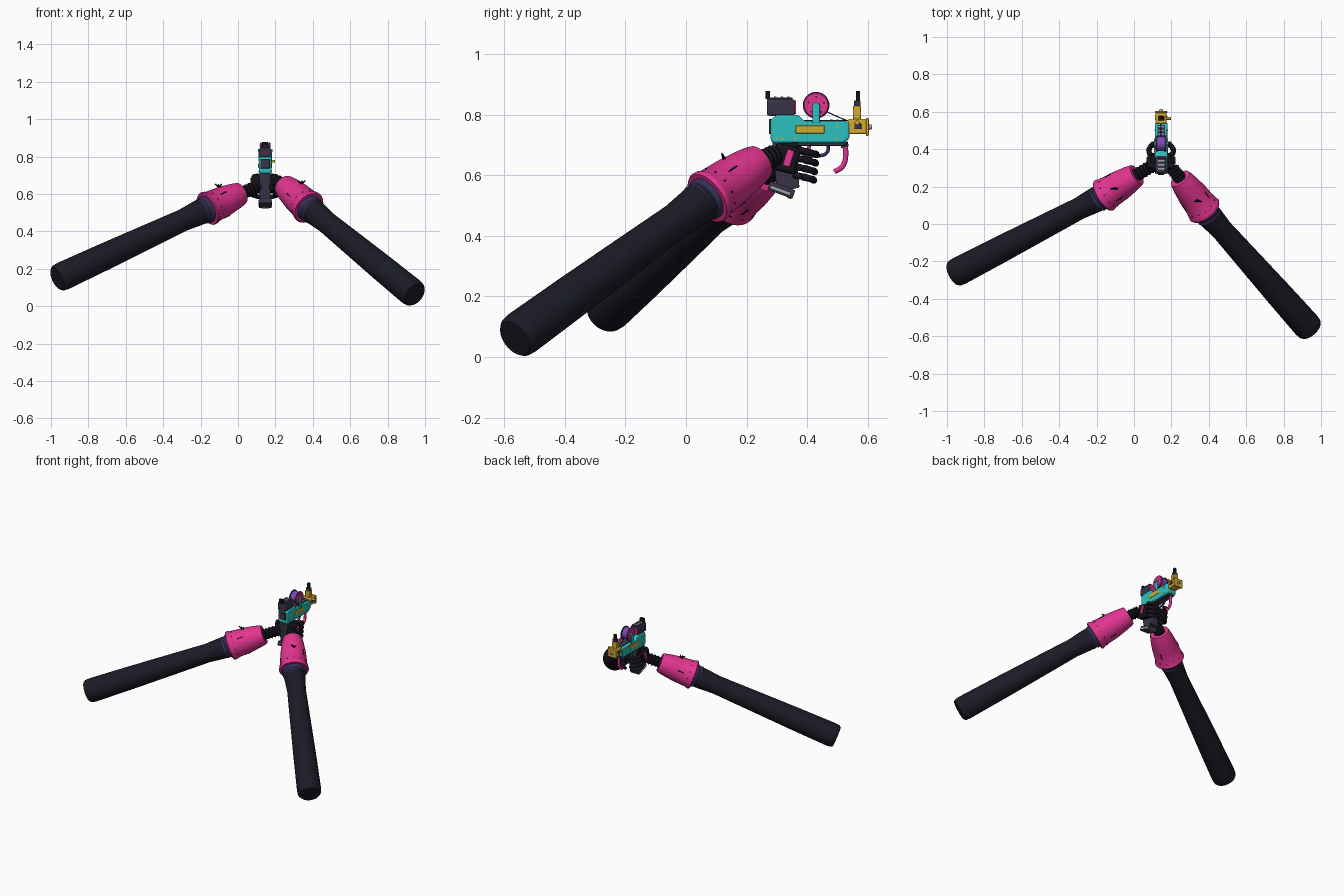
import bpy, bmesh, math
from mathutils import Vector, Matrix

cube = bpy.data.objects.get("Cube")
if cube:
    bpy.data.objects.remove(cube, do_unlink=True)


def material(name, rgb):
    m = bpy.data.materials.new(name)
    m.use_nodes = True
    m.diffuse_color = (*rgb, 1)
    m.node_tree.nodes["Principled BSDF"].inputs["Base Color"].default_value = (*rgb, 1)
    return m


SLEEVE = material("sleeve_charcoal", (0.011, 0.011, 0.02))
BLACK = material("glove_black", (0.007, 0.007, 0.011))
PINK = material("hot_pink", (0.76, 0.035, 0.28))
TEAL = material("teal", (0.025, 0.53, 0.52))
YELLOW = material("mustard_yellow", (0.66, 0.4, 0.03))
PURPLE = material("deep_purple", (0.036, 0.028, 0.095))
SLATE = material("slate_purple", (0.042, 0.034, 0.062))
GREY = material("pale_grey", (0.4, 0.4, 0.46))
VIOLET = material("violet", (0.2, 0.07, 0.5))
GX = 0.145  # centre plane of the tool


def finish(bm, name, mat, matrix, bevel=0):
    bmesh.ops.recalc_face_normals(bm, faces=bm.faces)
    me = bpy.data.meshes.new(name)
    bm.to_mesh(me)
    bm.free()
    me.materials.append(mat)
    ob = bpy.data.objects.new(name, me)
    bpy.context.collection.objects.link(ob)
    ob.matrix_world = matrix
    if bevel:
        mod = ob.modifiers.new("bevel", "BEVEL")
        mod.width, mod.segments, mod.limit_method = bevel, 2, "ANGLE"
    bpy.ops.object.select_all(action="DESELECT")
    ob.select_set(True)
    bpy.context.view_layer.objects.active = ob
    bpy.ops.object.shade_smooth_by_angle(angle=math.radians(40))


def frame(a, b):
    a, b = Vector(a), Vector(b)
    q = (b - a).to_track_quat("Z", "Y")
    return Matrix.Translation(a) @ q.to_matrix().to_4x4(), (b - a).length


def lathe(name, a, b, profile, mat, sides=28):
    """Closed round solid along a-b; profile holds (fraction, radius)."""
    m, length = frame(a, b)
    bm = bmesh.new()
    rings = []
    for t, r in profile:
        rings.append([bm.verts.new((r * math.cos(k * math.tau / sides),
                                    r * math.sin(k * math.tau / sides), t * length))
                      for k in range(sides)])
    for lo, hi in zip(rings, rings[1:]):
        for k in range(sides):
            n = (k + 1) % sides
            bm.faces.new((lo[k], lo[n], hi[n], hi[k]))
    bm.faces.new(rings[0])
    bm.faces.new(rings[-1])
    finish(bm, name, mat, m)


def rod(name, a, b, r, mat, r2=None, sides=14):
    lathe(name, a, b, [(0, r), (1, r if r2 is None else r2)], mat, sides)


def box(name, centre, size, mat, bevel=0.003, tilt=0, matrix=None):
    bm = bmesh.new()
    bmesh.ops.create_cube(bm, size=1, matrix=Matrix.Diagonal((*size, 1)))
    m = matrix or Matrix.Translation(centre) @ Matrix.Rotation(tilt, 4, "X")
    finish(bm, name, mat, m, bevel)


def slab(name, outline, half, mat, bevel=0.004):
    """Side outline of (y, z) points extruded across the tool."""
    bm = bmesh.new()
    f = bm.faces.new([bm.verts.new((-half, y, z)) for y, z in outline])
    out = bmesh.ops.extrude_face_region(bm, geom=[f])["geom"]
    bmesh.ops.translate(bm, vec=(2 * half, 0, 0),
                        verts=[v for v in out if isinstance(v, bmesh.types.BMVert)])
    finish(bm, name, mat, Matrix.Translation((GX, 0, 0)), bevel)


def tube(name, points, r, mat):
    cu = bpy.data.curves.new(name, "CURVE")
    cu.dimensions, cu.bevel_depth, cu.bevel_resolution = "3D", r, 3
    cu.use_fill_caps = True
    sp = cu.splines.new("BEZIER")
    sp.bezier_points.add(len(points) - 1)
    for bp, p in zip(sp.bezier_points, points):
        bp.co = p
        bp.handle_left_type = bp.handle_right_type = "AUTO"
    cu.materials.append(mat)
    bpy.context.collection.objects.link(bpy.data.objects.new(name, cu))


# Arms: elbow end, cuff base, cuff tip, wrist end
def arm(side, elbow, base, tip, hand):
    lathe(side + "_sleeve", elbow, base,
          [(0, 0.064), (0.012, 0.073), (0.04, 0.076), (0.3, 0.072),
           (0.6, 0.065), (0.84, 0.059), (0.93, 0.066), (1, 0.069)], SLEEVE, 32)
    m, length = frame(base, tip)
    at = lambda t: Vector(base).lerp(Vector(tip), t)
    lathe(side + "_sleeve_band", at(-0.2), at(0.05),
          [(0, 0.063), (0.15, 0.07), (0.45, 0.067), (0.6, 0.074), (1, 0.074)], PURPLE)
    lathe(side + "_cuff", base, tip,
          [(0, 0.079), (0, 0.09), (0.03, 0.094), (0.08, 0.092), (0.11, 0.087),
           (0.5, 0.081), (0.8, 0.071), (0.94, 0.064), (1, 0.059), (1, 0.05)], PINK, 32)

    def stud(name, t, angle, r, size):
        mm = m @ Matrix.Rotation(angle, 4, "Z") @ Matrix.Translation((r, 0, t * length))
        box(side + name, None, size, BLACK, 0.001, matrix=mm)

    for k in range(12):
        stud("_cuff_rivet", 0.17, k * math.tau / 12, 0.086, (0.005, 0.005, 0.005))
    for k in range(3):
        stud("_cuff_slot", 0.4, k * math.tau / 3 + 0.3, 0.082, (0.006, 0.005, 0.04))
    # latch with small prongs on top of the cuff
    axis = m.to_quaternion() @ Vector((0, 0, 1))
    up = axis.cross(Vector((0, 0, 1))).cross(axis).normalized()
    root = at(0.5) + up * 0.077
    for off in (0, 0.018, -0.018):
        rod(side + "_latch_prong", root, root + up * 0.022 + Vector((off, 0, 0)), 0.006, BLACK, 0.003, 8)
    # ribbed wrist
    ribs = [(i / 10, 0.037 if i % 2 else 0.03) for i in range(11)]
    lathe(side + "_wrist", at(0.95), hand, ribs, BLACK, 20)


arm("left", (0.945, -0.566, 0.062), (0.38, 0.07, 0.525), (0.247, 0.243, 0.645), (0.205, 0.297, 0.668))
arm("right", (-0.967, -0.268, 0.147), (-0.165, 0.15, 0.52), (0.015, 0.263, 0.603), (0.095, 0.31, 0.635))

# Hands wrapped around the grip, mirrored across the tool
for side, s in (("left", 1), ("right", -1)):
    X = lambda d: GX + s * d
    box(side + "_palm", (X(0.047), 0.33, 0.655), (0.05, 0.085, 0.09), BLACK, 0.012, -0.25)
    box(side + "_hand_plate", (X(0.074), 0.339, 0.657), (0.008, 0.024, 0.056), PINK, 0.003, -0.3)
    for i in range(4):
        z, y = 0.685 - 0.028 * i, 0.367 - 0.003 * i
        pts = [Vector(p) for p in ((X(0.05), y, z), (X(0.07), y + 0.026, z - 0.005),
                                   (X(0.052), y + 0.06, z - 0.014), (X(0.02), y + 0.066, z - 0.018))]
        for a, b in zip(pts, pts[1:]):
            lathe(side + "_finger", a, b, [(-0.1, 0.008), (0.08, 0.0125), (0.85, 0.011), (1.1, 0.007)], BLACK, 10)
    rod(side + "_thumb", (X(0.05), 0.30, 0.69), (X(0.04), 0.37, 0.7), 0.014, BLACK, 0.01)

# Grip and its base
slab("grip", [(0.285, 0.715), (0.36, 0.715), (0.375, 0.56), (0.3, 0.545)], 0.03, SLATE)
box("grip_base", (GX, 0.315, 0.552), (0.068, 0.088, 0.03), SLATE, 0.004, -0.35)
box("grip_base_plate", (GX, 0.312, 0.55), (0.073, 0.07, 0.011), GREY, 0.002, -0.35)
box("grip_foot", (GX, 0.342, 0.53), (0.04, 0.014, 0.012), YELLOW, 0.002, -0.35)
tube("trigger_guard", [(GX, 0.375, 0.70), (GX, 0.385, 0.672), (GX, 0.43, 0.665),
                       (GX, 0.465, 0.675), (GX, 0.47, 0.71)], 0.006, PURPLE)
rod("trigger", (GX, 0.41, 0.71), (GX, 0.403, 0.678), 0.006, PINK)

# Tool body
slab("body", [(0.28, 0.715), (0.29, 0.707), (0.52, 0.707), (0.54, 0.722), (0.54, 0.772), (0.525, 0.78),
              (0.39, 0.78), (0.37, 0.8), (0.3, 0.8), (0.28, 0.785)], 0.034, TEAL, 0.006)
box("body_underside", (GX, 0.41, 0.704), (0.045, 0.24, 0.012), SLATE)
box("top_strip", (GX, 0.46, 0.78), (0.04, 0.14, 0.005), SLATE, 0.001)
box("side_stripe", (GX, 0.41, 0.752), (0.074, 0.095, 0.026), YELLOW, 0.002)
box("rear_plate", (GX, 0.278, 0.762), (0.05, 0.008, 0.05), SLATE, 0.002)
for y, z in ((0.3, 0.722), (0.318, 0.722), (0.36, 0.722), (0.5, 0.722), (0.5, 0.76)):
    rod("body_screw", (GX - 0.036, y, z), (GX + 0.036, y, z), 0.004, YELLOW, sides=10)
for y in (0.48, 0.5, 0.52):
    box("top_vent", (GX, y, 0.783), (0.03, 0.007, 0.004), GREY, 0.001)

# Rear housing and back sight
box("rear_housing", (GX, 0.314, 0.824), (0.058, 0.092, 0.054), SLATE, 0.006)
box("rear_housing_lid", (GX, 0.31, 0.852), (0.046, 0.085, 0.012), SLATE, 0.003)
box("housing_front_trim", (GX, 0.361, 0.825), (0.05, 0.006, 0.045), PINK, 0.001)
for y in (0.295, 0.317, 0.339):
    box("lid_slat", (GX, y, 0.858), (0.036, 0.009, 0.004), GREY, 0.001)
box("back_sight", (GX, 0.27, 0.866), (0.032, 0.016, 0.026), BLACK, 0.002)

# Reel on its bracket
R = (0.43, 0.832)
rod("reel_core", (GX - 0.022, *R), (GX + 0.022, *R), 0.038, VIOLET, sides=28)
for s in (-1, 1):
    x = GX + s * 0.022
    lathe("reel_disc", (x, *R), (x + s * 0.006, *R), [(0, 0.041), (0.6, 0.041), (1, 0.039)], PINK, 32)
    rod("reel_rim", (x - s * 0.003, *R), (x + s * 0.003, *R), 0.044, SLATE, sides=32)
    for k in range(5):
        a = k * math.tau / 5 + 0.3
        y, z = R[0] + 0.027 * math.cos(a), R[1] + 0.027 * math.sin(a)
        rod("reel_hole", (x, y, z), (x + s * 0.007, y, z), 0.0035, PURPLE, sides=10)
    box("reel_bracket", (GX + s * 0.032, 0.43, 0.804), (0.007, 0.024, 0.064), TEAL, 0.003)
    rod("reel_axle", (x, *R), (GX + s * 0.039, *R), 0.009, TEAL)
tube("feed_line", [(GX, 0.466, 0.81), (GX, 0.51, 0.79), (GX, 0.55, 0.775)], 0.002, SLATE)

# Nozzle, front sight and hose
box("nozzle_block", (GX, 0.567, 0.762), (0.06, 0.062, 0.05), YELLOW, 0.005)
box("nozzle_side_port", (GX, 0.568, 0.762), (0.066, 0.024, 0.018), SLATE, 0.002)
box("nozzle_collar", (GX, 0.599, 0.76), (0.066, 0.01, 0.058), YELLOW, 0.003)
rod("nozzle_tip", (GX, 0.6, 0.76), (GX, 0.615, 0.76), 0.012, GREY, 0.007)
rod("side_knob", (GX + 0.03, 0.565, 0.775), (GX + 0.052, 0.565, 0.775), 0.008, YELLOW)
box("sight_base", (GX, 0.565, 0.807), (0.035, 0.028, 0.045), YELLOW, 0.003)
box("sight_block", (GX, 0.566, 0.838), (0.03, 0.022, 0.018), SLATE, 0.002)
box("sight_post", (GX, 0.568, 0.862), (0.018, 0.014, 0.034), BLACK, 0.002)
tube("hose", [(GX, 0.522, 0.71), (GX, 0.528, 0.67), (GX, 0.517, 0.63), (GX, 0.49, 0.612)], 0.009, PINK)
rod("hose_collar", (GX, 0.522, 0.71), (GX, 0.525, 0.693), 0.013, SLATE)
